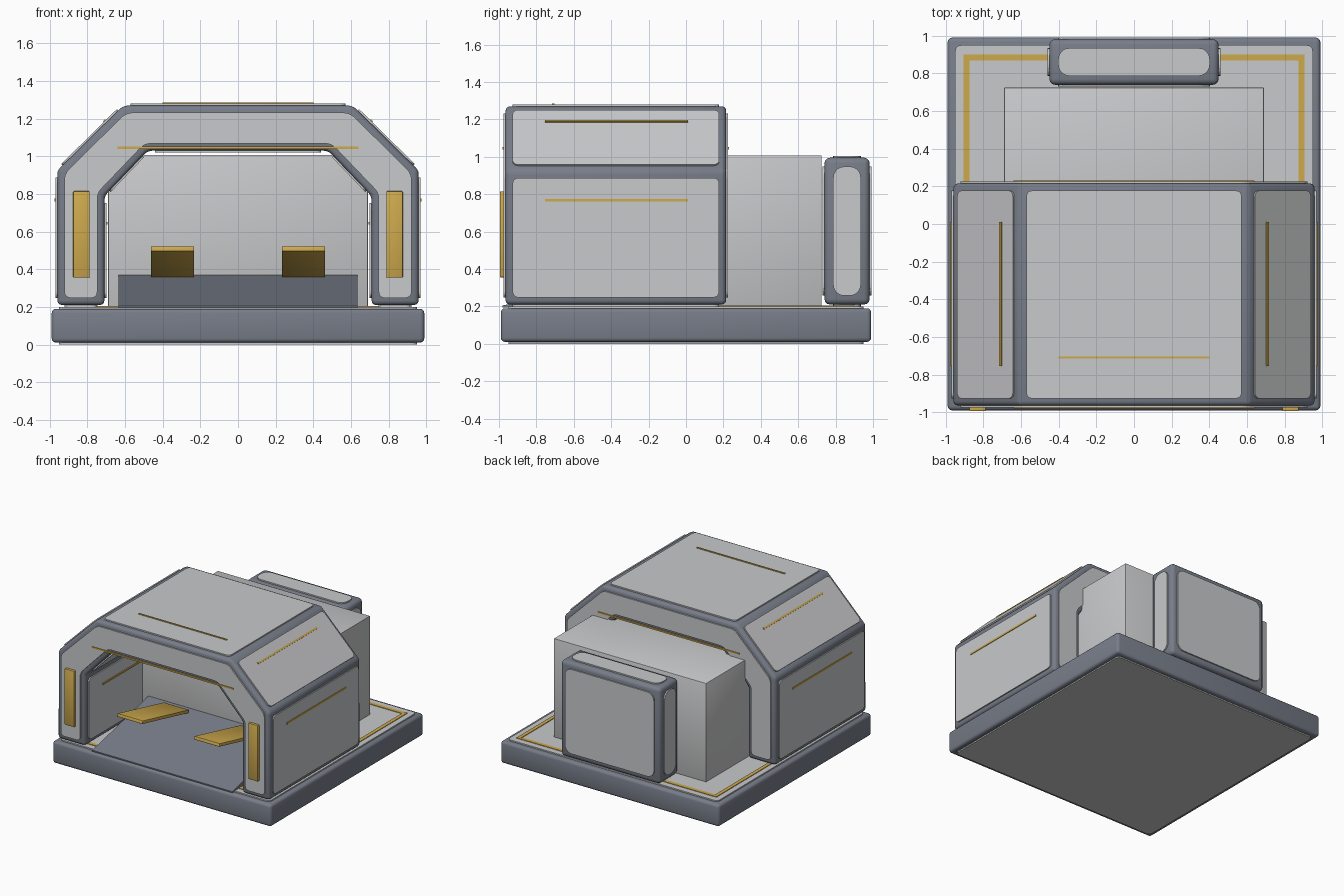
import bpy, bmesh, math
from mathutils import Vector, Matrix

if "Cube" in bpy.data.objects:
    bpy.data.objects.remove(bpy.data.objects["Cube"])


def material(name, rgb):
    m = bpy.data.materials.new(name)
    m.diffuse_color = (*rgb, 1)
    m.use_nodes = True
    m.node_tree.nodes["Principled BSDF"].inputs["Base Color"].default_value = m.diffuse_color
    return m


LIGHT = material("light_panel", (0.58, 0.585, 0.595))
DARK = material("dark_frame", (0.185, 0.205, 0.25))
GOLD = material("gold_trim", (0.62, 0.40, 0.075))


def finish(bm, name, mat, smooth=False):
    bmesh.ops.recalc_face_normals(bm, faces=bm.faces[:])
    mesh = bpy.data.meshes.new(name)
    bm.to_mesh(mesh)
    bm.free()
    mesh.materials.append(mat)
    ob = bpy.data.objects.new(name, mesh)
    bpy.context.collection.objects.link(ob)
    if smooth:
        bpy.ops.object.select_all(action='DESELECT')
        ob.select_set(True)
        bpy.context.view_layer.objects.active = ob
        bpy.ops.object.shade_smooth_by_angle(angle=math.radians(35))
    return ob


def prism(points, axis, start, end):
    """Closed profile swept along x or y; profile is (y, z) or (x, z)."""
    bm = bmesh.new()
    place = (lambda a, b: (start, a, b)) if axis == 'x' else (lambda a, b: (a, start, b))
    face = bm.faces.new([bm.verts.new(place(a, b)) for a, b in points])
    new = bmesh.ops.extrude_face_region(bm, geom=[face])['geom']
    d = Vector((end - start, 0, 0)) if axis == 'x' else Vector((0, end - start, 0))
    bmesh.ops.translate(bm, vec=d, verts=[v for v in new if isinstance(v, bmesh.types.BMVert)])
    bmesh.ops.recalc_face_normals(bm, faces=bm.faces[:])
    return bm


def box_mesh(x, y, z):
    return prism([(x[0], z[0]), (x[1], z[0]), (x[1], z[1]), (x[0], z[1])], 'y', *y)


def bevel(bm, width, segments=3):
    bmesh.ops.bevel(bm, geom=bm.edges[:], offset=width, segments=segments,
                    profile=0.5, affect='EDGES', clamp_overlap=True)


def block(name, x, y, z, mat, width=0.0, rot=0.0, axis='Y'):
    bm = box_mesh(x, y, z)
    if width:
        bevel(bm, width, 2)
    if rot:
        c = Vector(((x[0] + x[1]) / 2, (y[0] + y[1]) / 2, (z[0] + z[1]) / 2))
        bmesh.ops.rotate(bm, cent=c, matrix=Matrix.Rotation(rot, 3, axis), verts=bm.verts[:])
    return finish(bm, name, mat, bool(width))


def panels(body, name, inset, radius, height=0.01, keep=lambda n: True):
    """Raised rounded plate on every face of a body."""
    bm = body.copy()
    bm.normal_update()
    drop = [f for f in bm.faces if not keep(f.normal)]
    bmesh.ops.delete(bm, geom=drop, context='FACES')
    bmesh.ops.split_edges(bm, edges=bm.edges[:])
    inner = bm.faces[:]
    rim = bmesh.ops.inset_individual(bm, faces=inner, thickness=inset, use_even_offset=True)['faces']
    bmesh.ops.delete(bm, geom=rim, context='FACES')
    bmesh.ops.bevel(bm, geom=bm.verts[:], offset=radius, segments=5, profile=0.5,
                    affect='VERTICES', clamp_overlap=True)
    bm.normal_update()
    for f in bm.faces[:]:
        n = f.normal.copy()
        bmesh.ops.translate(bm, vec=n * -0.005, verts=f.verts[:])
        new = bmesh.ops.extrude_face_region(bm, geom=[f], use_keep_orig=True)['geom']
        bmesh.ops.translate(bm, vec=n * (height + 0.005),
                            verts=[v for v in new if isinstance(v, bmesh.types.BMVert)])
    finish(bm, name, LIGHT)


def framed(body, name, inset, radius, width, **kw):
    """Dark bevelled frame carrying light plates."""
    panels(body, name + "_panels", inset, radius, **kw)
    bevel(body, width)
    finish(body, name, DARK, True)


# Base slab with top and bottom plates
framed(box_mesh((-0.99, 0.99), (-0.99, 0.99), (0.01, 0.19)), "base", 0.04, 0.03, 0.022,
       keep=lambda n: abs(n.z) > 0.9)

# Gold border line on the base
for s in (-1, 1):
    block("base_line_side", (s * 0.89 - 0.015, s * 0.89 + 0.015), (-0.9, 0.9), (0.195, 0.205), GOLD)
    block("base_line_end", (-0.9, 0.9), (s * 0.885 - 0.015, s * 0.885 + 0.015), (0.195, 0.2045), GOLD)

# Arched shell
half = [(0.96, 0.21), (0.96, 0.925), (0.61, 1.27)]
hole = [(0.48, 1.03), (0.71, 0.79), (0.71, 0.21)]
mirror = lambda pts: [(-x, z) for x, z in reversed(pts)]
arch = half + mirror(half) + mirror(hole) + hole
framed(prism(arch, 'y', -0.965, 0.215), "arch_shell", 0.038, 0.03, 0.024)

# Inner chamber and sloped floor
block("inner_chamber", (-0.69, 0.69), (-0.25, 0.725), (0.2, 1.008), LIGHT, 0.004)
finish(prism([(-0.98, 0.195), (-0.25, 0.195), (-0.25, 0.37), (-0.98, 0.205)], 'x', -0.635, 0.635),
       "ramp", DARK)

# Rear power unit
framed(box_mesh((-0.45, 0.45), (0.74, 0.982), (0.21, 0.995)), "rear_unit", 0.047, 0.06, 0.03)

# Gold trim strips across the arch
block("roof_strip", (-0.4, 0.4), (-0.716, -0.704), (1.275, 1.286), GOLD)
block("front_strip", (-0.64, 0.64), (-0.981, -0.97), (1.04, 1.052), GOLD)
block("back_strip", (-0.64, 0.64), (0.22, 0.231), (1.04, 1.052), GOLD)

for s in (-1, 1):
    # Side, slope and inside strips
    block("side_strip", (s * 0.97 - 0.005, s * 0.97 + 0.005), (-0.755, 0.01), (0.76, 0.775), GOLD)
    block("slope_strip", (s * 0.709 - 0.007, s * 0.709 + 0.007), (-0.755, 0.01),
          (1.184, 1.194), GOLD, rot=s * math.radians(45))
    block("inside_strip", (s * 0.698 - 0.005, s * 0.698 + 0.005), (-0.755, 0.01),
          (0.637, 0.65), GOLD)
    # Front lamps
    block("front_lamp", (s * 0.832 - 0.044, s * 0.832 + 0.044), (-0.995, -0.965),
          (0.355, 0.815), GOLD, 0.006)
    # Tilted landing pads above the ramp
    block("tilted_pad", (s * 0.348 - 0.115, s * 0.348 + 0.115), (-0.91, -0.295),
          (0.427, 0.453), GOLD, 0.004, rot=math.radians(-13), axis='X')
